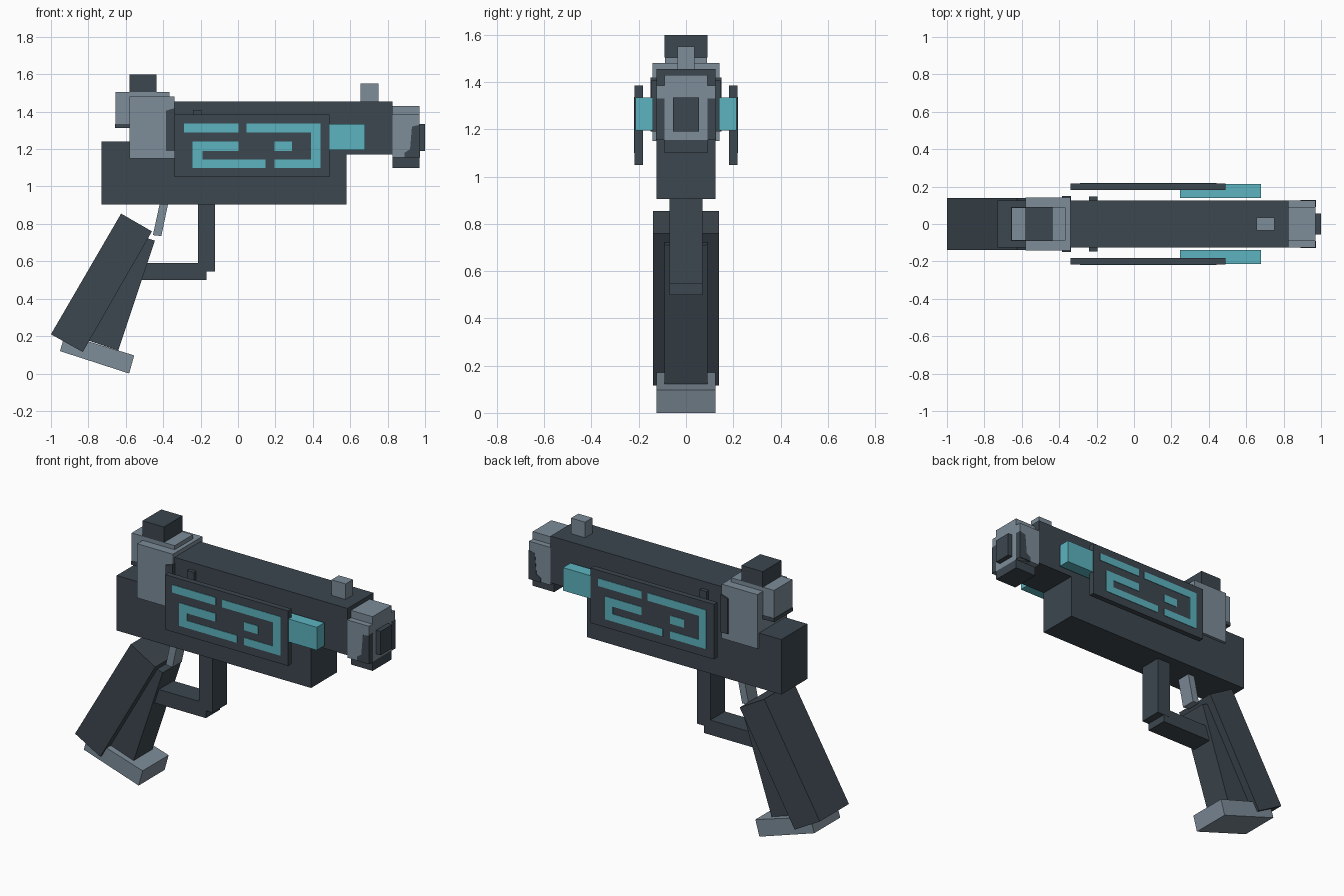
import bpy, bmesh

cube = bpy.data.objects.get("Cube")
if cube:
    bpy.data.objects.remove(cube, do_unlink=True)


def material(name, rgb):
    m = bpy.data.materials.new(name)
    m.use_nodes = True
    m.diffuse_color = (*rgb, 1)
    m.node_tree.nodes["Principled BSDF"].inputs["Base Color"].default_value = (*rgb, 1)
    return m


DARK = material("dark slate", (0.046, 0.063, 0.078))
GREY = material("steel grey", (0.205, 0.262, 0.314))
CYAN = material("glowing cyan", (0.107, 0.456, 0.527))


def prism(name, mat, points, y0, y1):
    """Extrude an x-z outline from y0 to y1."""
    bm = bmesh.new()
    face = bm.faces.new([bm.verts.new((x, y0, z)) for x, z in points])
    ext = bmesh.ops.extrude_face_region(bm, geom=[face])["geom"]
    moved = [g for g in ext if isinstance(g, bmesh.types.BMVert)]
    bmesh.ops.translate(bm, verts=moved, vec=(0, y1 - y0, 0))
    bmesh.ops.recalc_face_normals(bm, faces=bm.faces)
    mesh = bpy.data.meshes.new(name)
    bm.to_mesh(mesh)
    bm.free()
    mesh.materials.append(mat)
    obj = bpy.data.objects.new(name, mesh)
    bpy.context.collection.objects.link(obj)
    return obj


def rect(x0, x1, z0, z1):
    return [(x0, z0), (x1, z0), (x1, z1), (x0, z1)]


def block(name, mat, x0, x1, z0, z1, half):
    return prism(name, mat, rect(x0, x1, z0, z1), -half, half)


def side_pair(name, mat, points, inner, outer):
    prism("right_" + name, mat, points, -outer, -inner)
    prism("left_" + name, mat, points, inner, outer)


# Main body: frame and barrel in one stepped outline
prism("body", DARK, [(-0.73, 0.905), (0.58, 0.905), (0.58, 1.17), (0.825, 1.17),
                     (0.825, 1.455), (-0.4, 1.455), (-0.4, 1.24), (-0.73, 1.24)],
      -0.125, 0.125)

# Muzzle with a stepped section and dark tip
block("muzzle", GREY, 0.825, 0.97, 1.155, 1.385, 0.125)
block("muzzle_top", GREY, 0.825, 0.97, 1.385, 1.43, 0.09)
block("muzzle_base", DARK, 0.825, 0.97, 1.10, 1.155, 0.09)
block("muzzle_tip", DARK, 0.97, 1.0, 1.19, 1.335, 0.055)
side_pair("muzzle_patch", DARK,
          [(0.89, 1.155), (0.972, 1.155), (0.972, 1.33), (0.93, 1.32), (0.92, 1.2), (0.89, 1.18)],
          0.09, 0.127)
block("front_sight", GREY, 0.655, 0.75, 1.455, 1.55, 0.035)

# Rear housing and sight
block("rear_housing", GREY, -0.58, -0.34, 1.15, 1.48, 0.142)
block("rear_slab", GREY, -0.655, -0.365, 1.315, 1.505, 0.088)
block("rear_slab_underside", DARK, -0.657, -0.58, 1.312, 1.335, 0.09)
block("rear_sight", DARK, -0.58, -0.437, 1.505, 1.6, 0.09)
side_pair("housing_strip", DARK,
          [(-0.385, 1.19), (-0.338, 1.19), (-0.338, 1.42), (-0.385, 1.405)], 0.1, 0.15)
side_pair("panel_clip", DARK, rect(-0.24, -0.195, 1.19, 1.41), 0.1, 0.147)

# Side panels and the cyan cells behind them
side_pair("panel", DARK, rect(-0.34, 0.49, 1.05, 1.385), 0.183, 0.217)
side_pair("energy_cell", CYAN, rect(0.245, 0.68, 1.195, 1.335), 0.14, 0.213)

# Circuit inlays, turned half a revolution for the other side
LOW, LOW_TOP, MID, MID_TOP, HIGH, TOP = 1.1, 1.145, 1.19, 1.24, 1.29, 1.337
inlays = [
    rect(-0.29, 0.003, HIGH, TOP),
    rect(0.195, 0.29, MID, MID_TOP),
    [(0.045, TOP), (0.44, TOP), (0.44, LOW), (0.195, LOW),
     (0.195, LOW_TOP), (0.39, LOW_TOP), (0.39, HIGH), (0.045, HIGH)],
    [(0.003, MID_TOP), (-0.243, MID_TOP), (-0.243, LOW), (0.147, LOW),
     (0.147, LOW_TOP), (-0.19, LOW_TOP), (-0.19, MID), (0.003, MID)],
]
for i, shape in enumerate(inlays):
    prism(f"right_inlay_{i}", CYAN, shape, -0.22, -0.216)
    turned = [(0.15 - x, z) for x, z in shape]
    prism(f"left_inlay_{i}", CYAN, turned, 0.216, 0.22)

# Trigger and guard
prism("trigger", GREY, [(-0.455, 0.74), (-0.41, 0.735), (-0.373, 0.91), (-0.418, 0.91)],
      -0.045, 0.045)
block("guard_post", DARK, -0.213, -0.122, 0.545, 0.91, 0.07)
block("guard_bar", DARK, -0.54, -0.168, 0.5, 0.59, 0.069)

# Grip: wide slanted back, narrower front and a grey foot
prism("grip_back", DARK, [(-0.625, 0.855), (-0.46, 0.76), (-0.83, 0.115), (-1.0, 0.21)],
      -0.14, 0.14)
prism("grip_front", DARK, [(-0.445, 0.71), (-0.635, 0.773), (-0.83, 0.186), (-0.64, 0.123)],
      -0.09, 0.09)
prism("grip_foot", GREY, [(-0.925, 0.21), (-0.555, 0.097), (-0.582, 0.0), (-0.952, 0.12)],
      -0.125, 0.125)
